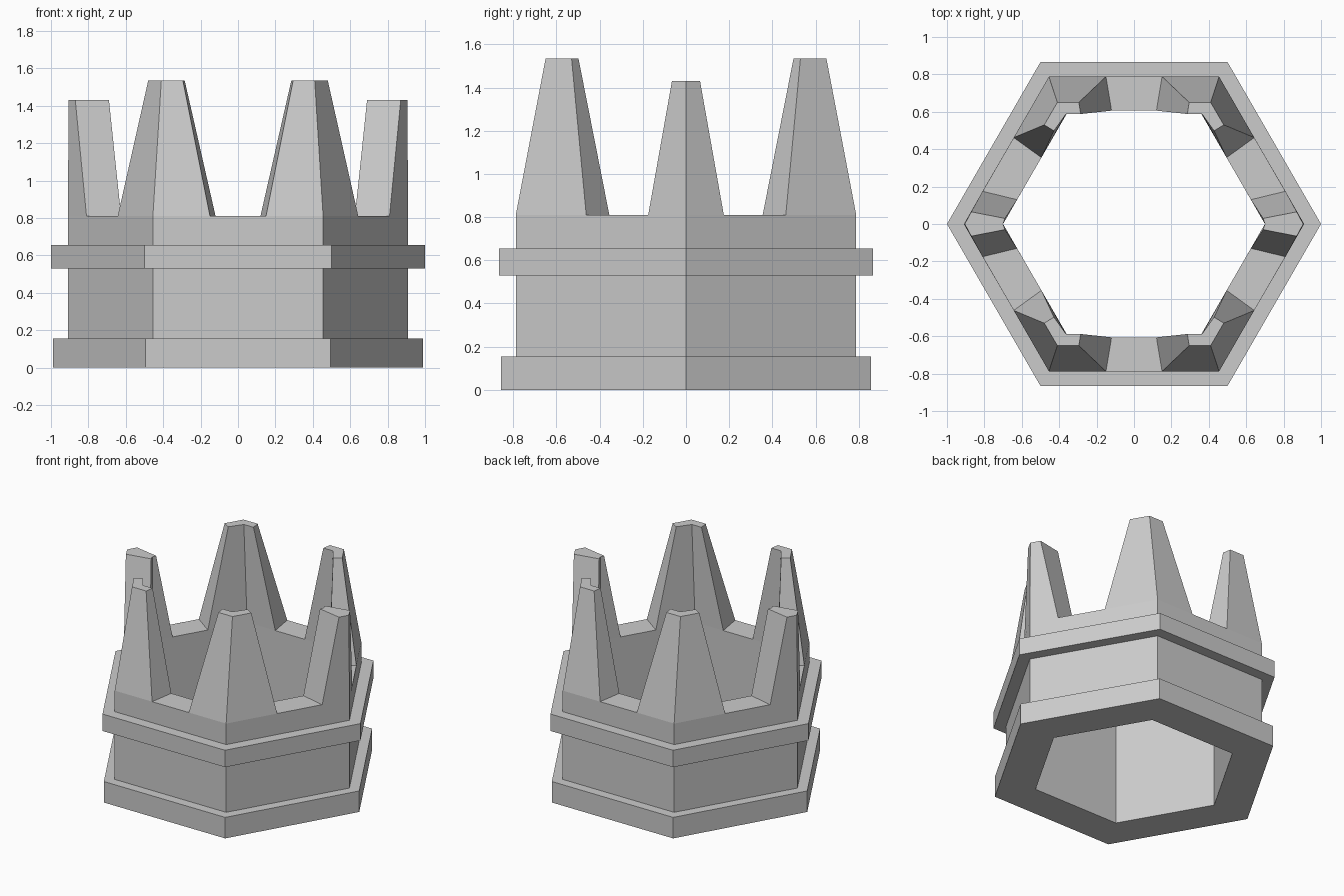
import bpy, bmesh

if "Cube" in bpy.data.objects:
    bpy.data.objects.remove(bpy.data.objects["Cube"])

# Quarter of the hexagonal ring, mirrored in x and y
H = 0.866
DIRS = [(1, 0), (0.5, H), (0, H)]
Z_NOTCH = 0.81

# Stations round the quarter: outer foot, inner foot, outer tip, inner tip, tip height
STATIONS = [
    ((0.91, 0), (0.70, 0), (0.905, 0), (0.70, 0), 1.43),
    ((0.81, 0.175), (0.625, 0.13), (0.87, 0.065), (0.69, 0.03), 1.43),
    ((0.643, 0.462), (0.495, 0.355), (0.48, 0.53), (0.428, 0.498), 1.535),
    ((0.455, 0.91 * H), (0.35, 0.70 * H), (0.41, 0.65), (0.364, 0.588), 1.535),
    ((0.15, 0.91 * H), (0.12, 0.70 * H), (0.295, 0.65), (0.285, 0.588), 1.535),
    ((0, 0.91 * H), (0, 0.70 * H), None, None, None),
]

# Wall section from inside, under the base, up over the base rim and the band
PROFILE = [(0.70, 0.655), (0.70, 0), (0.99, 0), (0.99, 0.155), (0.91, 0.155),
           (0.91, 0.53), (1.0, 0.53), (1.0, 0.655), (0.91, 0.655)]

bm = bmesh.new()


def face(*pts):
    bm.faces.new([bm.verts.new(p) for p in pts])


def hex_pt(k, r, z):
    return (DIRS[k][0] * r, DIRS[k][1] * r, z)


def foot(i, side):
    return (*STATIONS[i][side], Z_NOTCH)


def tip(i, side):
    return (*STATIONS[i][2 + side], STATIONS[i][4])


# Base rim, wall and band
for k in range(2):
    for (r0, z0), (r1, z1) in zip(PROFILE, PROFILE[1:]):
        face(hex_pt(k, r0, z0), hex_pt(k + 1, r0, z0),
             hex_pt(k + 1, r1, z1), hex_pt(k, r1, z1))

# Upper wall below the points
for side, r in ((0, 0.91), (1, 0.70)):
    for k, ids in ((0, (3, 2, 1, 0)), (1, (5, 4, 3))):
        face(hex_pt(k, r, 0.655), hex_pt(k + 1, r, 0.655),
             *[foot(i, side) for i in ids])

# Points: outer and inner faces and flat tops
for i, j in ((0, 1), (2, 3), (3, 4)):
    for side in (0, 1):
        face(foot(i, side), foot(j, side), tip(j, side), tip(i, side))
    face(tip(i, 0), tip(j, 0), tip(j, 1), tip(i, 1))

# Sides of the points
for i in (1, 2, 4):
    face(foot(i, 0), foot(i, 1), tip(i, 1), tip(i, 0))

# Notch floors
for i, j in ((1, 2), (4, 5)):
    face(foot(i, 0), foot(j, 0), foot(j, 1), foot(i, 1))

# Mirror to all four quarters and weld
for axis in (0, 1):
    copy = bmesh.ops.duplicate(bm, geom=bm.verts[:] + bm.edges[:] + bm.faces[:])["geom"]
    for v in copy:
        if isinstance(v, bmesh.types.BMVert):
            v.co[axis] *= -1
bmesh.ops.remove_doubles(bm, verts=bm.verts[:], dist=0.0005)
bmesh.ops.recalc_face_normals(bm, faces=bm.faces[:])

mesh = bpy.data.meshes.new("hexagonal_crown")
bm.to_mesh(mesh)
bm.free()
bpy.context.collection.objects.link(bpy.data.objects.new("hexagonal_crown", mesh))
